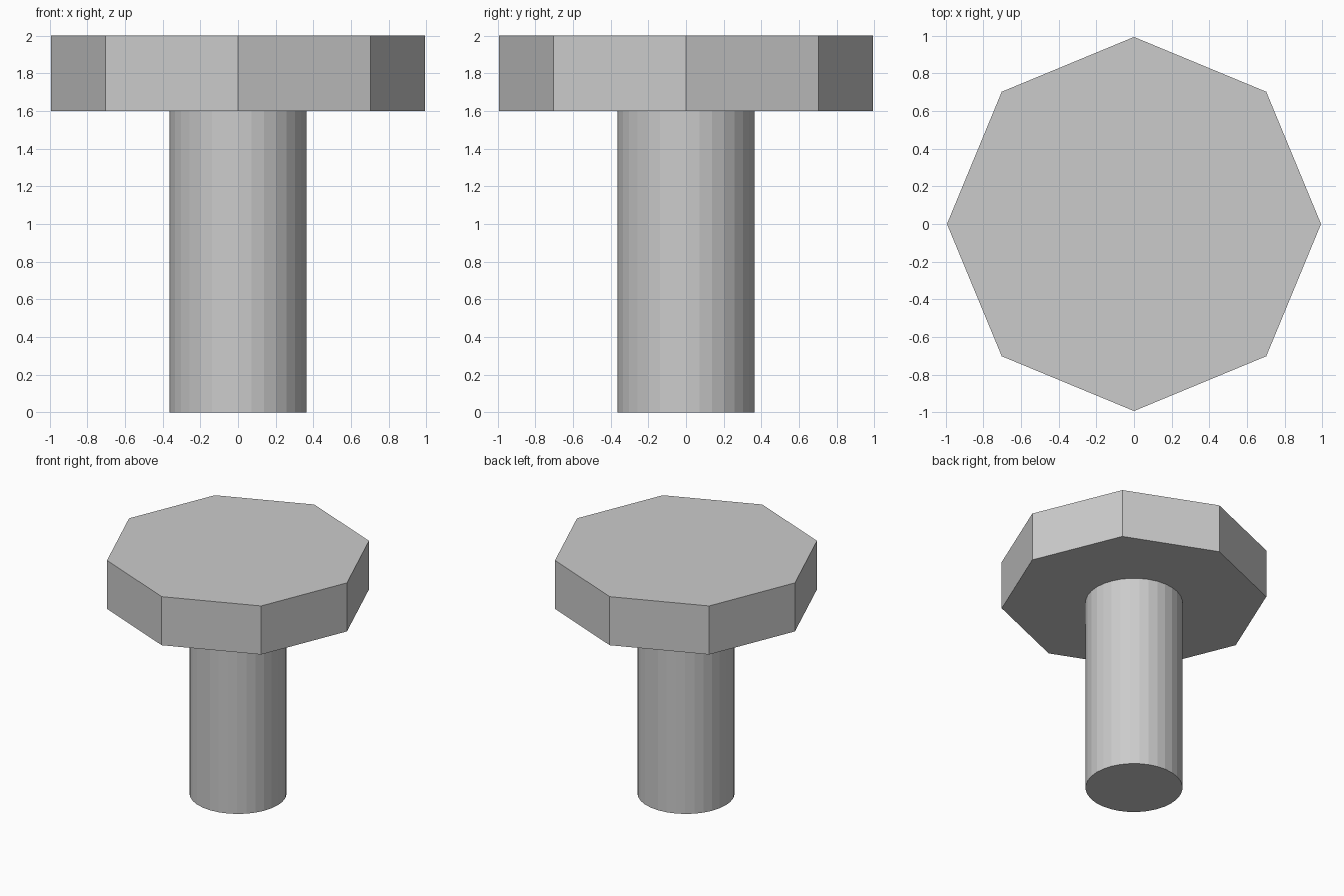
import bpy

if "Cube" in bpy.data.objects:
    bpy.data.objects.remove(bpy.data.objects["Cube"])


def prism(name, sides, radius, z0, z1):
    """Upright flat-faced prism between two heights, with a corner on each axis."""
    bpy.ops.mesh.primitive_cylinder_add(
        vertices=sides, radius=radius, depth=z1 - z0,
        location=(0, 0, (z0 + z1) / 2))
    obj = bpy.context.object
    obj.name = name
    return obj


# Round shank standing on the ground
prism("shank", 32, 0.363, 0.0, 1.6)

# Octagonal head on top
prism("head", 8, 0.993, 1.6, 2.0)
